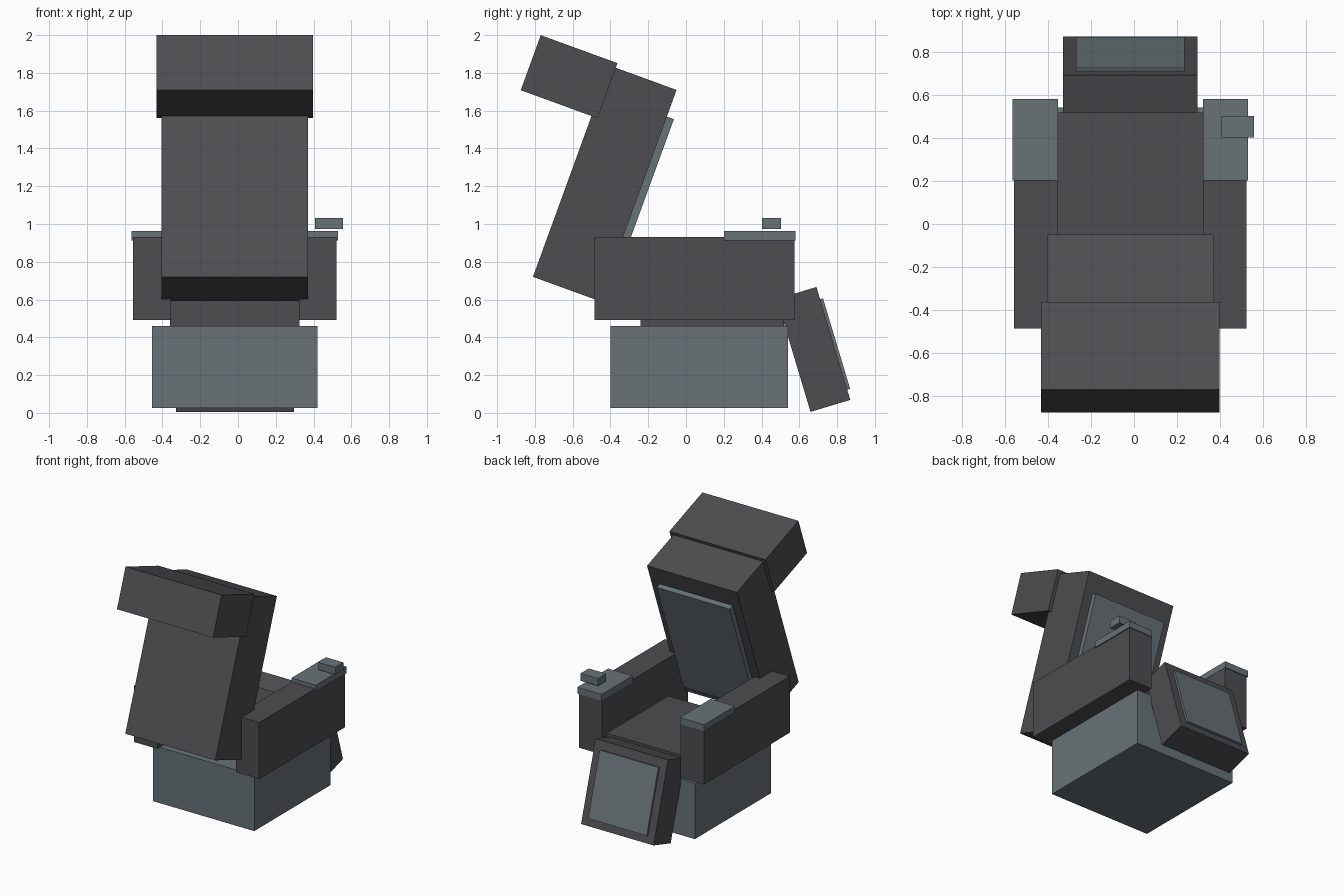
import bpy
import bmesh
from math import radians
from mathutils import Matrix

if "Cube" in bpy.data.objects:
    bpy.data.objects.remove(bpy.data.objects["Cube"], do_unlink=True)


def make_material(name, rgb):
    mat = bpy.data.materials.new(name)
    mat.use_nodes = True
    color = (*rgb, 1.0)
    mat.diffuse_color = color
    mat.node_tree.nodes["Principled BSDF"].inputs["Base Color"].default_value = color
    return mat


upholstery = make_material("dark_upholstery", (0.075, 0.073, 0.08))
panel = make_material("grey_panel", (0.14, 0.17, 0.185))

MID = -0.017  # symmetry plane of the seat


def block(name, mat, center, size, tilt=0.0):
    """Flat-faced box, tilted in degrees around the x axis."""
    mesh = bpy.data.meshes.new(name)
    bm = bmesh.new()
    bmesh.ops.create_cube(bm, size=1.0, matrix=Matrix.Diagonal((*size, 1.0)))
    bm.to_mesh(mesh)
    bm.free()
    mesh.materials.append(mat)
    obj = bpy.data.objects.new(name, mesh)
    obj.location = center
    obj.rotation_euler.x = radians(tilt)
    bpy.context.collection.objects.link(obj)
    return obj


# Pedestal and seat cushion
block("base", panel, (MID, 0.07, 0.243), (0.875, 0.94, 0.435))
block("seat", upholstery, (MID, 0.138, 0.545), (0.685, 0.76, 0.18))

# Reclined backrest, its inner pad and the headrest
RECLINE = -20
block("backrest", upholstery, (MID, -0.43, 1.215), (0.775, 0.376, 1.19), RECLINE)
block("backrest_pad", panel, (MID, -0.248, 1.111), (0.63, 0.042, 0.96), RECLINE)
block("headrest", upholstery, (MID, -0.619, 1.78), (0.828, 0.432, 0.31), RECLINE)

# Leg rest with its pad
LEG_TILT = 16.7
block("leg_rest", upholstery, (MID, 0.675, 0.336), (0.625, 0.22, 0.624), LEG_TILT)
block("leg_rest_pad", panel, (MID, 0.781, 0.362), (0.505, 0.034, 0.50), LEG_TILT)

# Armrests with hand plates
for side, sign in (("right", -1), ("left", 1)):
    block(side + "_armrest", upholstery,
          (MID + sign * 0.439, 0.045, 0.711), (0.2, 1.06, 0.44))
    block(side + "_hand_plate", panel,
          (MID + sign * 0.442, 0.391, 0.937), (0.21, 0.38, 0.05))

# Control paddle above one hand plate
block("control_paddle", panel, (0.482, 0.452, 1.003), (0.15, 0.1, 0.058))
